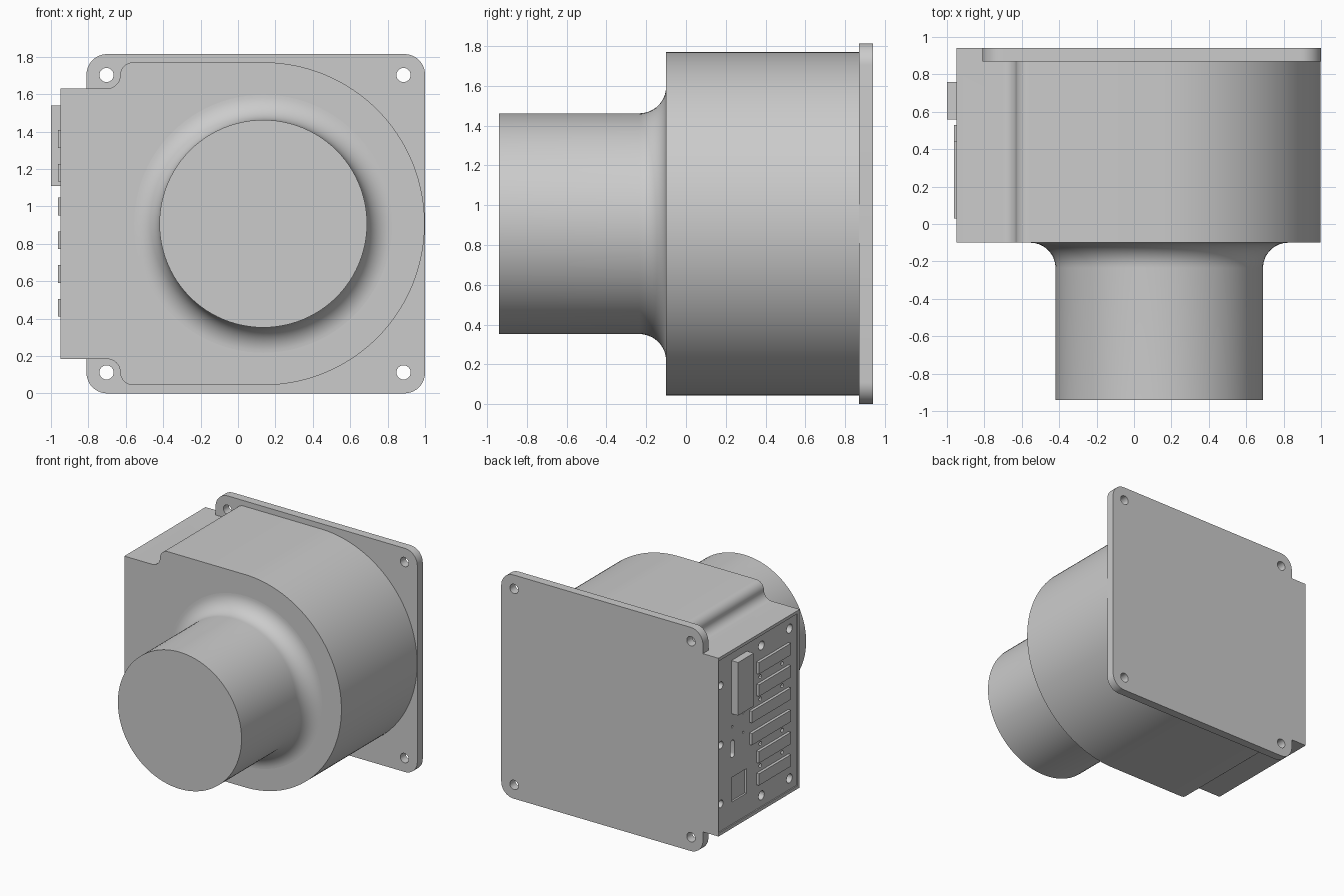
import bpy, bmesh
from math import sin, cos, radians

if "Cube" in bpy.data.objects:
    bpy.data.objects.remove(bpy.data.objects["Cube"])

ZC = 0.907          # mirror height of the whole camera
AX = 0.135          # barrel axis in x


def arc(u, v, r, a0, a1, n):
    return [(u + r * cos(radians(a0 + (a1 - a0) * i / n)),
             v + r * sin(radians(a0 + (a1 - a0) * i / n))) for i in range(n + 1)]


def circle(u, v, r, n=24):
    return arc(u, v, r, 0, 360, n)[:-1]


def rect(u0, u1, v0, v1, r=0, n=10):
    if not r:
        return [(u0, v0), (u1, v0), (u1, v1), (u0, v1)]
    return (arc(u1 - r, v1 - r, r, 0, 90, n) + arc(u0 + r, v1 - r, r, 90, 180, n)
            + arc(u0 + r, v0 + r, r, 180, 270, n) + arc(u1 - r, v0 + r, r, 270, 360, n))


def finish(name, bm):
    bmesh.ops.remove_doubles(bm, verts=bm.verts, dist=1e-5)
    bmesh.ops.recalc_face_normals(bm, faces=bm.faces)
    me = bpy.data.meshes.new(name)
    bm.to_mesh(me)
    bm.free()
    ob = bpy.data.objects.new(name, me)
    bpy.context.collection.objects.link(ob)
    return ob


def prisms(name, outlines, a0, a1, axis):
    """Extrude outlines along y (outline in x,z) or along x (outline in y,z)."""
    bm = bmesh.new()
    for o in outlines:
        rings = []
        for a in (a0, a1):
            rings.append([bm.verts.new((u, a, v) if axis == 'y' else (a, u, v)) for u, v in o])
        bm.faces.new(rings[0])
        bm.faces.new(rings[1])
        for i in range(len(o)):
            j = (i + 1) % len(o)
            bm.faces.new((rings[0][i], rings[0][j], rings[1][j], rings[1][i]))
    return finish(name, bm)


def cut(ob, cutter):
    cutter.hide_render = True
    m = ob.modifiers.new('cut', 'BOOLEAN')
    m.operation, m.solver, m.object = 'DIFFERENCE', 'EXACT', cutter
    bpy.context.view_layer.objects.active = ob
    bpy.ops.object.modifier_apply(modifier=m.name)
    bpy.data.objects.remove(cutter)


def smooth(ob):
    bpy.ops.object.select_all(action='DESELECT')
    ob.select_set(True)
    bpy.context.view_layer.objects.active = ob
    bpy.ops.object.shade_smooth_by_angle(angle=radians(30))


# Back mounting plate with four corner holes
plate = prisms('back_plate', [rect(-0.81, 1.0, 0, 2 * ZC, 0.11)], 0.87, 0.94, 'y')
cut(plate, prisms('plate_holes', [circle(x, z, 0.038) for x in (-0.703, 0.885)
                                  for z in (0.112, 2 * ZC - 0.112)], 0.8, 1.0, 'y'))

# Housing: round on the right, stepped connector block on the left
upper = (arc(AX, ZC, 0.863, 0, 90, 40) + arc(-0.56, 1.70, 0.07, 90, 180, 10)
         + arc(-0.70, 1.70, 0.07, 0, -90, 10)[1:] + [(-0.95, 1.63)])
lower = [(x, 2 * ZC - z) for x, z in reversed(upper[1:])]
housing = prisms('housing', [upper + lower], -0.10, 0.94, 'y')
cut(housing, prisms('plate_space', [rect(-0.81, 1.2, -0.2, 2.0)], 0.87, 1.1, 'y'))

# Connector face: shallow recess, screw holes, slot and square socket
FACE = -0.94
cut(housing, prisms('face_recess', [rect(-0.075, 0.932, 0.21, 1.605)], -1.1, FACE, 'x'))
bars = [0.41 + 0.1805 * i for i in range(6)]
screws = [circle(0.898, z, 0.03) for z in (0.43, ZC, 1.39)]
screws += [circle(y, z, 0.036) for y in (0.375, 0.016) for z in (0.30, 1.515)]
screws += [circle(y, bars[i] + 0.137, 0.016, 12) for y in (0.39, 0.11) for i in (0, 1, 3, 4)]
screws += [circle(y, z, 0.01, 8) for y, z in ((0.61, 0.90), (0.61, 1.06), (0.75, 1.0))]
screws.append(rect(0.722, 0.772, 0.75, 0.89, 0.024, 6))
cut(housing, prisms('face_holes', screws, -1.1, FACE + 0.05, 'x'))
cut(housing, prisms('square_socket', [rect(0.57, 0.75, 0.39, 0.59)], -1.1, FACE + 0.015, 'x'))

# Row of connector strips, the middle two longer
prisms('connector_strips', [rect(0.03, 0.53 if i in (2, 3) else 0.44, z, z + 0.095)
                            for i, z in enumerate(bars)], -0.963, FACE, 'x')
# Large protruding connector
prisms('large_connector', [rect(0.56, 0.76, 1.11, 1.54)], -1.0, FACE, 'x')

# Lens barrel with flared root, turned around the y axis
profile = [(0.555, -0.94)] + [(r, y) for r, y in arc(0.69, -0.235, 0.135, 180, 90, 14)]
bm = bmesh.new()
N = 96
rings = [[bm.verts.new((AX + r * cos(radians(360 * k / N)), y, ZC + r * sin(radians(360 * k / N))))
          for k in range(N)] for r, y in profile]
for a, b in zip(rings, rings[1:]):
    for k in range(N):
        bm.faces.new((a[k], a[(k + 1) % N], b[(k + 1) % N], b[k]))
bm.faces.new(rings[0])
bm.faces.new(rings[-1])
barrel = finish('lens_barrel', bm)

for ob in (plate, housing, barrel):
    smooth(ob)
